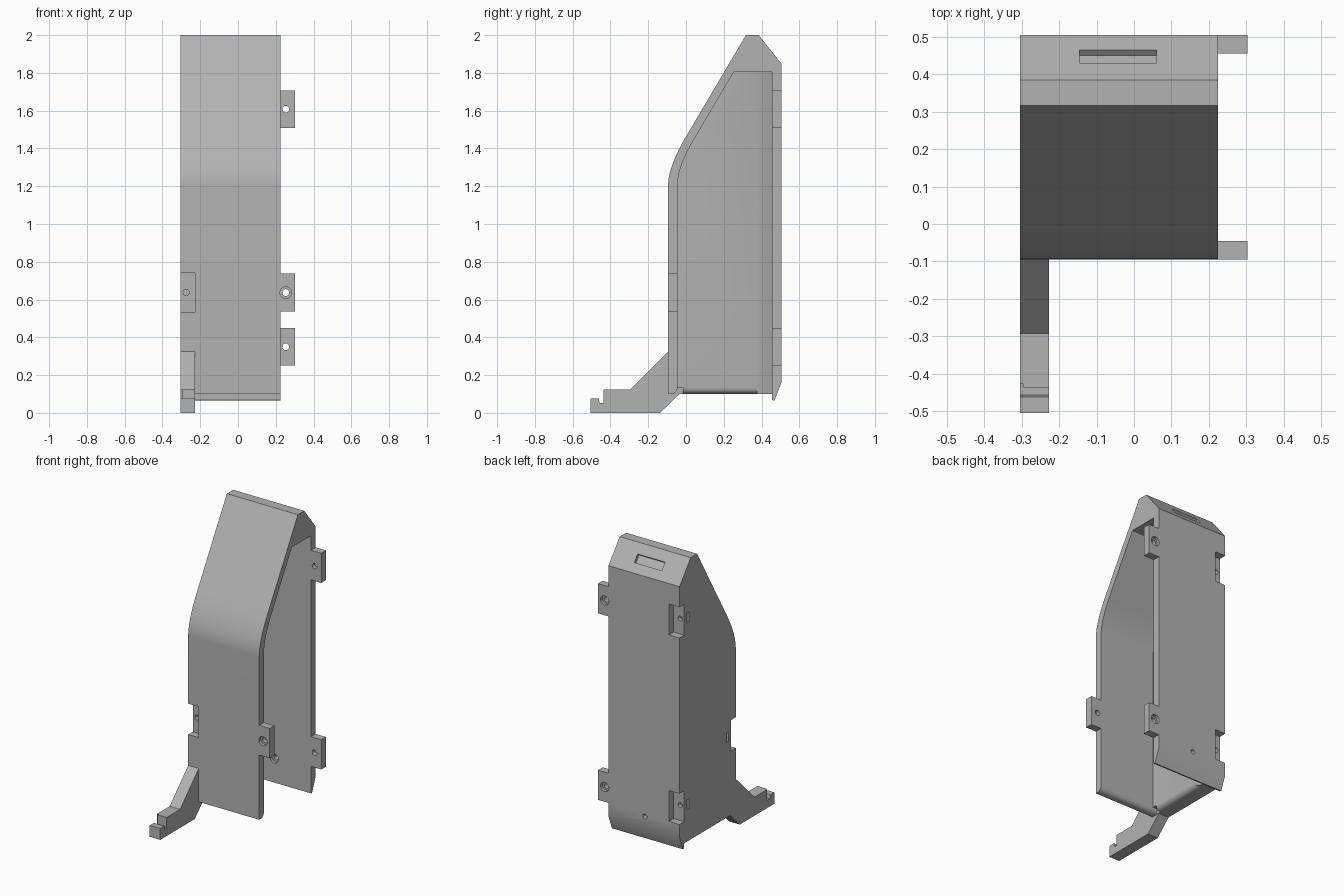
import bpy, bmesh, math

cube = bpy.data.objects.get("Cube")
if cube:
    bpy.data.objects.remove(cube, do_unlink=True)

grey = bpy.data.materials.new("light_grey")
grey.use_nodes = True
COLOUR = (0.45, 0.45, 0.45, 1)
grey.diffuse_color = COLOUR
for node in grey.node_tree.nodes:
    if node.type == "BSDF_PRINCIPLED":
        node.inputs["Base Color"].default_value = COLOUR


def prism(name, pts, axis, a, b):
    """Extrude a 2D outline along the x, y or z axis from a to b."""
    place = {"x": lambda p, t: (t, p[0], p[1]),
             "y": lambda p, t: (p[0], t, p[1]),
             "z": lambda p, t: (p[0], p[1], t)}[axis]
    bm = bmesh.new()
    low = [bm.verts.new(place(p, a)) for p in pts]
    high = [bm.verts.new(place(p, b)) for p in pts]
    bm.faces.new(low)
    bm.faces.new(high)
    n = len(pts)
    for i in range(n):
        j = (i + 1) % n
        bm.faces.new((low[i], low[j], high[j], high[i]))
    bmesh.ops.recalc_face_normals(bm, faces=bm.faces)
    mesh = bpy.data.meshes.new(name)
    bm.to_mesh(mesh)
    bm.free()
    mesh.materials.append(grey)
    ob = bpy.data.objects.new(name, mesh)
    bpy.context.collection.objects.link(ob)
    return ob


def box(name, x, y, z):
    return prism(name, [(x[0], y[0]), (x[1], y[0]), (x[1], y[1]), (x[0], y[1])], "z", *z)


def rod(name, x, z, r, y0, y1):
    ring = [(x + r * math.cos(math.tau * i / 24), z + r * math.sin(math.tau * i / 24))
            for i in range(24)]
    return prism(name, ring, "y", y0, y1)


def combine(target, tool, op="DIFFERENCE"):
    mod = target.modifiers.new("bool", "BOOLEAN")
    mod.operation, mod.solver, mod.object = op, "EXACT", tool
    bpy.context.view_layer.objects.active = target
    bpy.ops.object.modifier_apply(modifier=mod.name)
    bpy.data.objects.remove(tool, do_unlink=True)


def bend(p, c, q, n=14):
    """Smooth curve from p to q pulled towards c."""
    return [tuple((1 - t) ** 2 * p[k] + 2 * t * (1 - t) * c[k] + t * t * q[k] for k in (0, 1))
            for t in (i / n for i in range(n + 1))]


LEFT, RIGHT, INNER = -0.305, 0.225, -0.19
FRONT, BACK, THICK = -0.095, 0.505, 0.05
BASE, ROOF = 0.1, 1.805

# Housing: outer side profile
outer = [(FRONT, BASE)] + bend((FRONT, 1.2), (FRONT, 1.304), (0, 1.463))
outer += [(0.317, 2), (0.385, 2), (BACK, 1.85), (BACK, 0.16),
          (0.468, 0.065), (0.455, 0.068), (0.455, BASE)]
housing = prism("housing", outer, "x", LEFT, RIGHT)

# Cavity, open at one side and at the bottom
f = FRONT + THICK
cavity = [(f, 0)] + bend((f, 1.2), (f, 1.299), (0.035, 1.435))
cavity += [(0.253, ROOF), (0.455, ROOF), (0.455, 0)]
combine(housing, prism("cavity", cavity, "x", INNER, 0.4))
taper = [(INNER, 0.378), (INNER - 0.033, 0.455), (0, 0.455), (0, 0.378)]
combine(housing, prism("wall_taper", taper, "z", 0, ROOF))

# Rounded lower inner edges of side wall and front wall
r = 0.034


def round_over(edge):
    arc = [(edge - r + r * math.cos(a), BASE + r - r * math.sin(a))
           for a in (math.pi / 2 * i / 8 for i in range(9))]
    return arc + [(edge - r, 0.02), (edge + 0.03, 0.02), (edge + 0.03, BASE + r)]


combine(housing, prism("side_round", round_over(INNER), "y", f, 0.375))
combine(housing, prism("front_round", round_over(f), "x", INNER - r, 0.4))

# Slot in the sloped top
slope = [(y, 2 - (y - 0.385) * 1.25) for y in (0.43, 0.465)]
(ya, za), (yb, zb) = slope
dy, dz = 0.0156, 0.0125
combine(housing, prism("top_slot", [(ya - dy, za - dz), (yb - dy, zb - dz),
                                    (yb + dy, zb + dz), (ya + dy, za + dz)], "x", -0.145, 0.06))

# Mounting tabs with matching notches on the opposite side
for z, at_back in ((1.608, True), (0.35, True), (0.637, False)):
    h = 0.1
    y0, y1 = (0.455, BACK) if at_back else (FRONT, f)
    combine(housing, box("tab", (RIGHT - 0.03, 0.303), (y0, y1), (z - h, z + h)), "UNION")
    combine(housing, rod("tab_hole", 0.253, z, 0.018, y0 - 0.02, y1 + 0.02))
    bore = (y1 - 0.02, y1 + 0.02) if at_back else (y0 - 0.02, y0 + 0.02)
    combine(housing, rod("tab_bore", 0.253, z, 0.031, *bore))
    cut = (y0, y1 + 0.05) if at_back else (y0 - 0.05, y1)
    combine(housing, box("notch", (LEFT - 0.05, -0.227), cut, (z - h - 0.004, z + h + 0.004)))
    deep = (y0 - 0.07, y0 + 0.02) if at_back else (y1 - 0.02, y1 + 0.07)
    combine(housing, rod("notch_hole", -0.275, z, 0.016, *deep))
    ym = y0 - 0.04 if at_back else y1 + 0.04
    combine(housing, box("nut_slot", (LEFT - 0.05, -0.245), (ym - 0.011, ym + 0.011),
                         (z - 0.033, z + 0.033)))

# Screw hole low in the back wall
combine(housing, rod("back_hole", -0.047, 0.23, 0.016, 0.43, 0.53))
combine(housing, rod("back_bore", -0.047, 0.23, 0.031, 0.43, 0.475))

# Hooked foot
foot = [(-0.03, 0.325), (FRONT, 0.325), (-0.293, 0.125), (-0.437, 0.125), (-0.437, 0.052),
        (-0.457, 0.052), (-0.462, 0.077), (-0.505, 0.077), (-0.505, 0), (-0.138, 0),
        (-0.03, BASE + 0.004)]
arm = prism("foot", foot, "x", LEFT, -0.227)
combine(arm, box("foot_nick", (LEFT - 0.05, -0.295), (-0.457, -0.427), (0.052, 0.2)))
combine(housing, arm, "UNION")

bpy.ops.object.select_all(action="DESELECT")
housing.select_set(True)
bpy.context.view_layer.objects.active = housing
bpy.ops.object.shade_smooth_by_angle(angle=math.radians(25))
